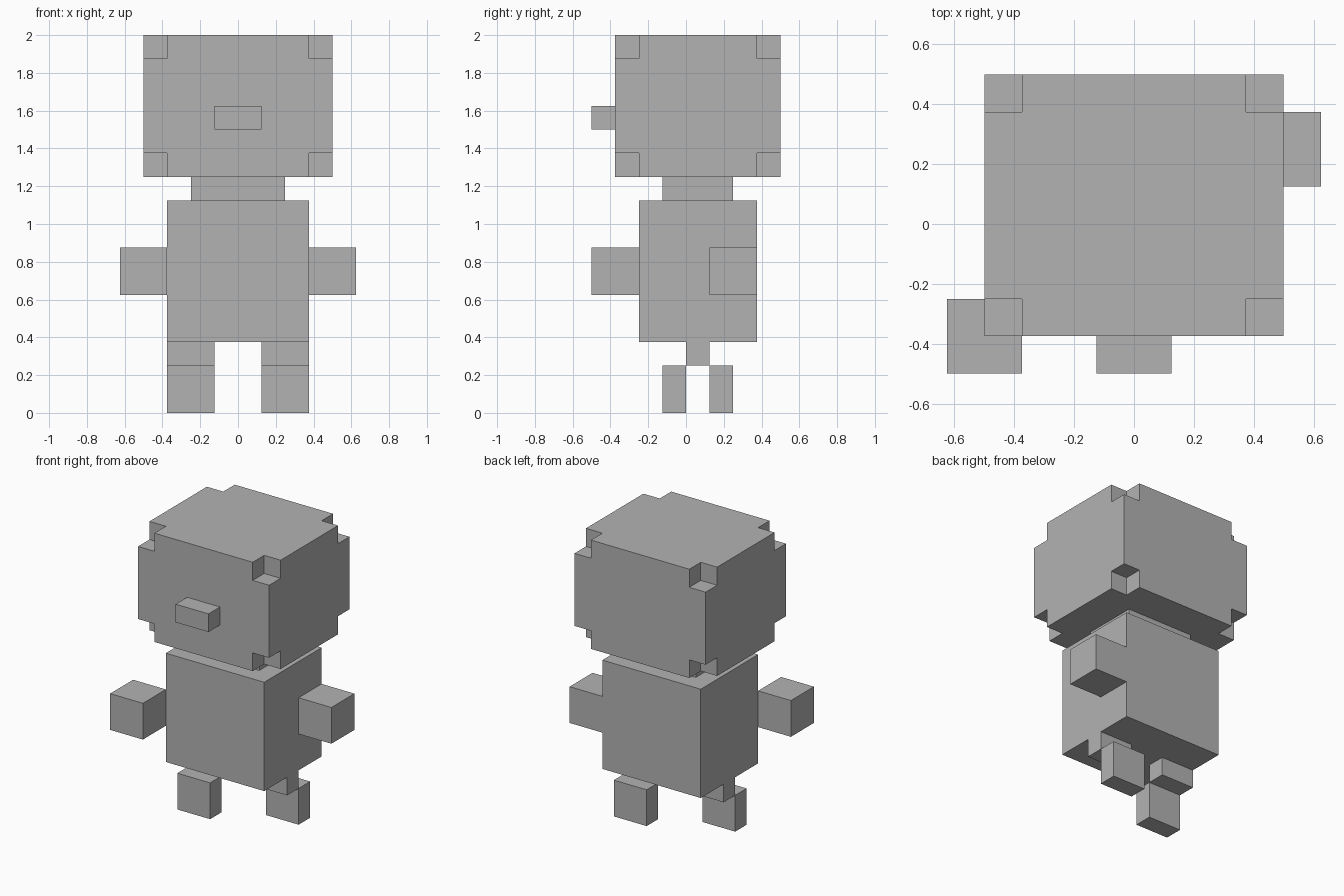
import bpy
import bmesh
from itertools import product
from mathutils import Vector, Matrix

cube = bpy.data.objects.get("Cube")
if cube:
    bpy.data.objects.remove(cube, do_unlink=True)

U = 0.125  # one block unit

# Single flat colour
grey = bpy.data.materials.new("plain_grey")
grey.use_nodes = True
colour = (0.45, 0.45, 0.45, 1.0)
grey.diffuse_color = colour
shader = next(n for n in grey.node_tree.nodes if n.type == 'BSDF_PRINCIPLED')
shader.inputs["Base Color"].default_value = colour


def add_object(name, bm):
    mesh = bpy.data.meshes.new(name)
    bm.to_mesh(mesh)
    bm.free()
    mesh.materials.append(grey)
    obj = bpy.data.objects.new(name, mesh)
    bpy.context.collection.objects.link(obj)
    return obj


def box(name, low, high):
    """Box between two corners given in block units."""
    low, high = Vector(low) * U, Vector(high) * U
    bm = bmesh.new()
    place = Matrix.Translation((low + high) / 2) @ Matrix.Diagonal((*(high - low), 1))
    bmesh.ops.create_cube(bm, size=1, matrix=place)
    return add_object(name, bm)


def notched_box(name, low, high):
    """Box with a one-unit cube missing from each of its eight corners."""
    cuts = [(a, a + 1, b - 1, b) for a, b in zip(low, high)]
    cells = {c for c in product(range(3), repeat=3) if 1 in c}
    bm = bmesh.new()
    for cell in cells:
        for axis, side in product(range(3), (0, 1)):
            neighbour = list(cell)
            neighbour[axis] += 2 * side - 1
            if tuple(neighbour) in cells:
                continue
            # Outer face of this cell
            ring = []
            for p, q in ((0, 0), (1, 0), (1, 1), (0, 1)):
                step = [0, 0, 0]
                step[axis], step[axis - 2], step[axis - 1] = side, p, q
                ring.append(bm.verts.new([cuts[i][cell[i] + step[i]] * U for i in range(3)]))
            bm.faces.new(ring if side else ring[::-1])
    bmesh.ops.remove_doubles(bm, verts=bm.verts, dist=U / 100)
    bmesh.ops.dissolve_limit(bm, angle_limit=0.01, verts=bm.verts, edges=bm.edges)
    bmesh.ops.recalc_face_normals(bm, faces=bm.faces)
    return add_object(name, bm)


# Head, nose, neck and body
notched_box("head", (-4, -3, 10), (4, 4, 16))
box("nose", (-1, -4, 12), (1, -3, 13))
box("neck", (-2, -1, 9), (2, 2, 10))
box("body", (-3, -2, 3), (3, 3, 9))

# Limbs in mid stride: the right side swings forward, the left side back
for side, x, arm_y, foot_y in (("left", 1, 1, 1), ("right", -3, -4, -1)):
    arm_x = 3 if side == "left" else -5
    box(side + "_arm", (arm_x, arm_y, 5), (arm_x + 2, arm_y + 2, 7))
    box(side + "_upper_leg", (x, 0, 2), (x + 2, 1, 3))
    box(side + "_foot", (x, foot_y, 0), (x + 2, foot_y + 1, 2))
